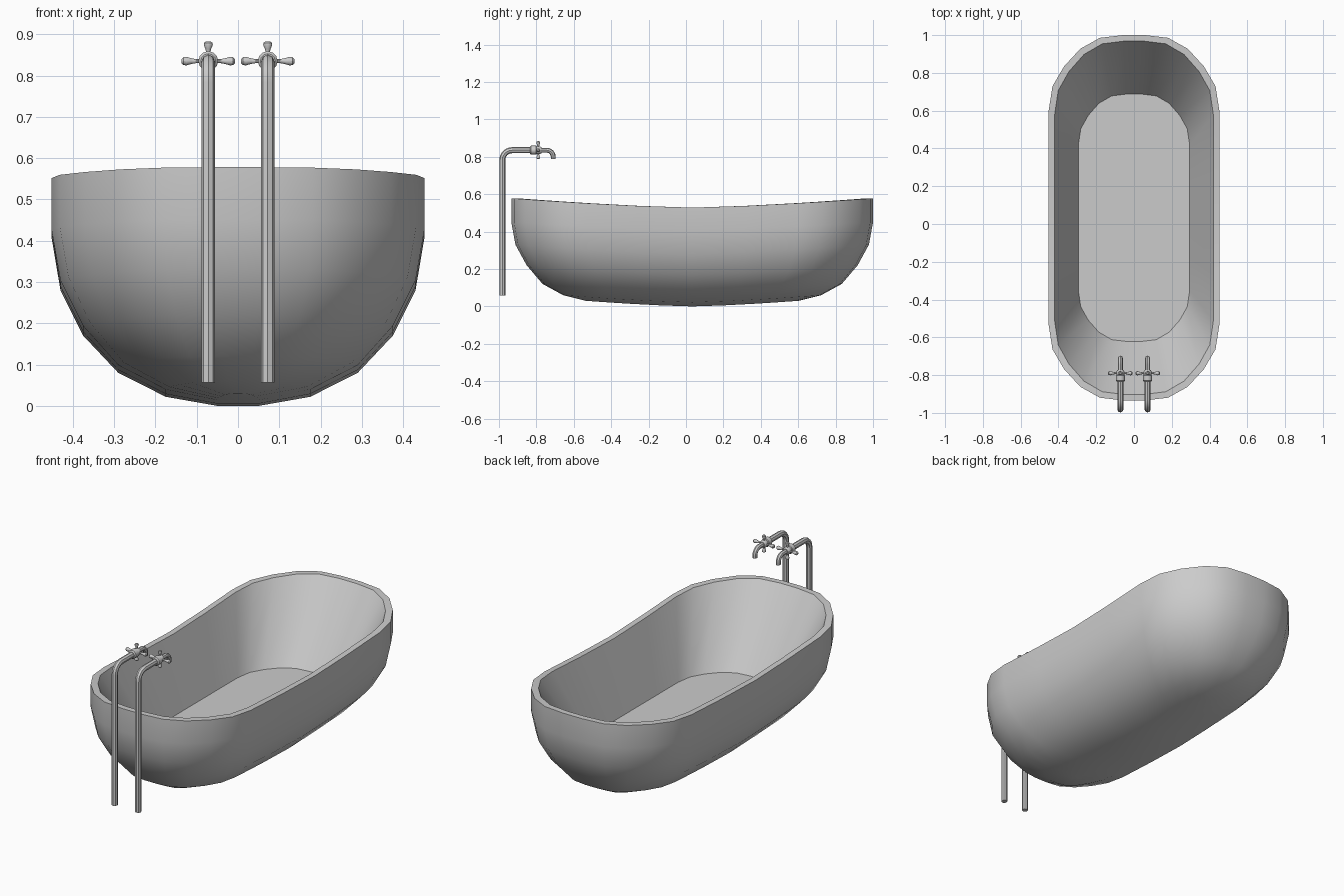
import bpy, bmesh
from math import radians, sin, cos, pi
from mathutils import Vector

if "Cube" in bpy.data.objects:
    bpy.data.objects.remove(bpy.data.objects["Cube"], do_unlink=True)

grey = bpy.data.materials.new("light_grey")
grey.use_nodes = True
grey.diffuse_color = (0.6, 0.6, 0.6, 1)
grey.node_tree.nodes["Principled BSDF"].inputs["Base Color"].default_value = (0.6, 0.6, 0.6, 1)


def smooth(obj):
    bpy.ops.object.select_all(action='DESELECT')
    obj.select_set(True)
    bpy.context.view_layer.objects.active = obj
    bpy.ops.object.shade_smooth_by_angle(angle=radians(35))


def finish(name, bm):
    """Turn a bmesh into a smooth shaded grey object."""
    bmesh.ops.recalc_face_normals(bm, faces=bm.faces)
    mesh = bpy.data.meshes.new(name)
    bm.to_mesh(mesh)
    bm.free()
    mesh.materials.append(grey)
    obj = bpy.data.objects.new(name, mesh)
    bpy.context.collection.objects.link(obj)
    smooth(obj)
    return obj


def bridge(bm, a, b):
    n = len(a)
    for i in range(n):
        j = (i + 1) % n
        bm.faces.new((a[i], a[j], b[j], b[i]))


def lathe(name, profile, origin, axis, sides=10):
    """Spin (radius, distance) pairs around an axis."""
    bm = bmesh.new()
    turn = Vector(axis).to_track_quat('Z', 'Y')
    rings = []
    for r, d in profile:
        rings.append([bm.verts.new(Vector(origin) + turn @ Vector(
            (r * cos(2 * pi * k / sides), r * sin(2 * pi * k / sides), d)))
            for k in range(sides)])
    for a, b in zip(rings, rings[1:]):
        bridge(bm, a, b)
    bm.faces.new(rings[0])
    bm.faces.new(rings[-1])
    return finish(name, bm)


def tube(name, points, radius):
    """Round pipe along a path."""
    curve = bpy.data.curves.new(name, 'CURVE')
    curve.dimensions = '3D'
    curve.bevel_depth = radius
    curve.bevel_resolution = 2
    curve.use_fill_caps = True
    spline = curve.splines.new('POLY')
    spline.points.add(len(points) - 1)
    for p, co in zip(spline.points, points):
        p.co = (*co, 1)
    obj = bpy.data.objects.new(name, curve)
    bpy.context.collection.objects.link(obj)
    bpy.ops.object.select_all(action='DESELECT')
    obj.select_set(True)
    bpy.context.view_layer.objects.active = obj
    bpy.ops.object.convert(target='MESH')
    obj = bpy.context.view_layer.objects.active
    obj.name = name
    obj.data.materials.clear()
    obj.data.materials.append(grey)
    smooth(obj)


# Tub: one rounded plan outline, resized ring by ring
quarter = [(1, 0), (1, .3), (1, .585), (.955, .72), (.82, .828),
           (.63, .925), (.4, .985), (.13, 1)]
side = [(x, -y) for x, y in reversed(quarter[1:])] + quarter
outline = side + [(-x, y) for x, y in reversed(side)]

# half width, half length, height at the middle, height at the ends
rings = [(.05, .57, 0, .03), (.175, .69, .022, .06), (.29, .80, .08, .12),
         (.375, .885, .17, .22), (.43, .945, .28, .33), (.452, .967, .41, .45),
         (.452, .967, .528, .578), (.42, .935, .528, .578), (.295, .655, .17, .17)]

bm = bmesh.new()
loops = [[bm.verts.new((x * w, .033 + y * l, lo + (hi - lo) * abs(y) ** 1.4))
          for x, y in outline] for w, l, lo, hi in rings]
for a, b in zip(loops, loops[1:]):
    bridge(bm, a, b)
# Close the underside and the floor with strips across the width
for loop in (loops[0], loops[-1]):
    n = len(loop)
    for i in range(len(side) - 1):
        bm.faces.new((loop[i], loop[i + 1], loop[n - 2 - i], loop[n - 1 - i]))
finish("bathtub", bm)

# Two standing taps
arm = [(.007, 0), (.005, .028), (.007, .04), (.011, .053), (.010, .06), (.005, .065)]
for label, x in (("right", -.072), ("left", .072)):
    top = .835
    bend = [(x, -.93 - .052 * cos(t), top - .052 + .052 * sin(t))
            for t in (radians(a) for a in range(0, 91, 15))]
    tube(label + "_supply_pipe", [(x, -.982, .057)] + bend + [(x, -.80, top)], .016)
    drop = [(x, -.745 + .035 * sin(t), top - .035 + .035 * cos(t))
            for t in (radians(a) for a in range(0, 91, 15))]
    tube(label + "_spout", [(x, -.80, top)] + drop + [(x, -.710, .788)], .013)
    lathe(label + "_collar", [(.018, 0), (.024, .006), (.024, .032), (.018, .038)],
          (x, -.835, top), (0, 1, 0), 12)
    lathe(label + "_handle_hub", [(.016, 0), (.021, .008), (.021, .026), (.016, .034)],
          (x, -.807, top), (0, 1, 0), 12)
    for place, axis in (("outer", (1, 0, 0)), ("inner", (-1, 0, 0)),
                        ("upper", (0, 0, 1)), ("lower", (0, 0, -1))):
        # Vertical arms are a little shorter
        reach = .048 / .065 if axis[2] else 1
        lathe(f"{label}_handle_arm_{place}", [(r, d * reach) for r, d in arm],
              (x, -.79, top), axis)
